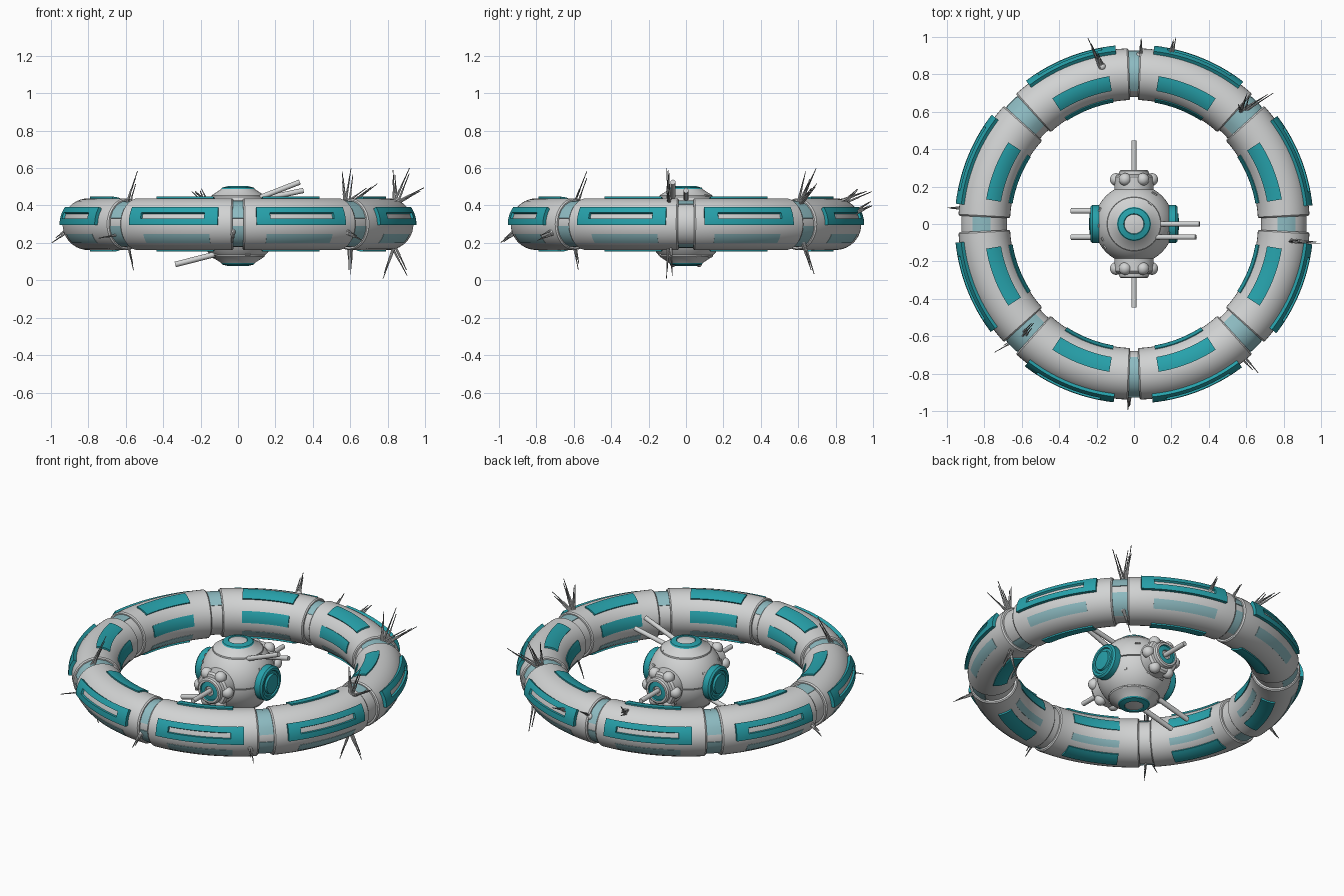
import bpy, bmesh, math, random
from mathutils import Vector, Matrix

if "Cube" in bpy.data.objects:
    bpy.data.objects.remove(bpy.data.objects["Cube"])

random.seed(4)
R, Z = 0.80, 0.30          # ring radius and ring centre height
SZ = 0.29                  # core sphere centre height


def colour(name, rgb):
    m = bpy.data.materials.new(name)
    m.diffuse_color = (*rgb, 1)
    m.use_nodes = True
    m.node_tree.nodes["Principled BSDF"].inputs["Base Color"].default_value = m.diffuse_color
    return m


WHITE = colour("hull white", (0.64, 0.65, 0.65))
TEAL = colour("teal panel", (0.02, 0.36, 0.41))
GLASS = colour("pale blue glass", (0.27, 0.50, 0.54))
GREY = colour("seam grey", (0.22, 0.23, 0.23))
MATS = [WHITE, TEAL, GLASS, GREY]
W, T, G, D = range(4)


def finish(name, bm, angle=35):
    me = bpy.data.meshes.new(name)
    bm.to_mesh(me)
    bm.free()
    ob = bpy.data.objects.new(name, me)
    bpy.context.collection.objects.link(ob)
    for m in MATS:
        me.materials.append(m)
    bpy.ops.object.select_all(action='DESELECT')
    ob.select_set(True)
    bpy.context.view_layer.objects.active = ob
    bpy.ops.object.shade_smooth_by_angle(angle=math.radians(angle))
    return ob


def on_ring(a, v, r):
    a, v = math.radians(a), math.radians(v)
    d = R + r * math.cos(v)
    return Vector((d * math.cos(a), d * math.sin(a), Z + r * math.sin(v)))


def steps(lo, hi, n):
    return [lo + (hi - lo) * i / n for i in range(n + 1)]


def patch(bm, a0, a1, v0, v1, r_top, r_base, mat, slot=None):
    """Curved plate on the ring tube; slot = colour of a recessed middle strip."""
    na, nv = 14, 6
    da = (a1 - a0) / na
    vs = [[bm.verts.new(on_ring(a, v, r_top)) for v in steps(v0, v1, nv)] for a in steps(a0, a1, na)]
    inner, faces = [], []
    for i in range(na):
        for j in range(nv):
            f = bm.faces.new((vs[i][j], vs[i + 1][j], vs[i + 1][j + 1], vs[i][j + 1]))
            f.material_index = mat
            faces.append(f)
            if 2 <= i < na - 2 and 2 <= j < nv - 2:
                inner.append(f)
    # walls down to the hull
    edges = list({e for f in faces for e in f.edges if e.is_boundary})
    new = bmesh.ops.extrude_edge_only(bm, edges=edges)["geom"]
    for g in new:
        if isinstance(g, bmesh.types.BMVert):
            axis = Vector((g.co.x, g.co.y, 0)).normalized() * R + Vector((0, 0, Z))
            g.co = axis + (g.co - axis) * (r_base / r_top)
        elif isinstance(g, bmesh.types.BMFace):
            g.material_index = mat
    if slot is not None:
        bm.normal_update()
        bmesh.ops.inset_region(bm, faces=inner, thickness=0.003, depth=-0.013, use_even_offset=True)
        for f in inner:
            f.material_index = slot


def tube(bm, a0, a1, r, n, chamfer=0.0):
    """Closed length of ring tube with chamfered, capped ends."""
    rows = [(a, r) for a in steps(a0, a1, n)]
    if chamfer:
        rows = [(a0 - 0.5, r - chamfer)] + rows + [(a1 + 0.5, r - chamfer)]
    m = 40
    loops = [[bm.verts.new(on_ring(a, 360 * k / m, q)) for k in range(m)] for a, q in rows]
    for p, q in zip(loops, loops[1:]):
        for k in range(m):
            bm.faces.new((p[k], q[k], q[(k + 1) % m], p[(k + 1) % m]))
    bm.faces.new(loops[0])
    bm.faces.new(loops[-1][::-1])


def lathe(name, profile, mats, loc, axis, n=48):
    """Spin (radius, height) points round an axis; one colour per band."""
    bm = bmesh.new()
    loops = [[bm.verts.new((r * math.cos(2 * math.pi * k / n), r * math.sin(2 * math.pi * k / n), h))
              for k in range(n)] for r, h in profile]
    for p, q, mat in zip(loops, loops[1:], mats):
        for k in range(n):
            f = bm.faces.new((p[k], p[(k + 1) % n], q[(k + 1) % n], q[k]))
            f.material_index = mat
    bm.faces.new(loops[-1]).material_index = mats[-1]
    bm.transform(Matrix.Translation(loc) @ Vector(axis).to_track_quat('Z', 'Y').to_matrix().to_4x4())
    return finish(name, bm)


def rod(bm, p, q, r0, r1, n, mat):
    p, q = Vector(p), Vector(q)
    m = Matrix.Translation((p + q) / 2) @ (q - p).to_track_quat('Z', 'Y').to_matrix().to_4x4()
    res = bmesh.ops.create_cone(bm, cap_ends=True, segments=n, radius1=r0, radius2=r1,
                                depth=(q - p).length, matrix=m)
    for f in {f for v in res["verts"] for f in v.link_faces}:
        f.material_index = mat


# Ring: recessed inner tube and eight hull sections
def gap(k):
    return 2.3 if k in (2, 6) else 3.2


bm = bmesh.new()
for k in range(8):
    tube(bm, 45 * k - 5, 45 * k + 5, 0.122, 6)
finish("ring_joints", bm)
bm = bmesh.new()
for k in range(8):
    tube(bm, 45 * k + gap(k), 45 * k + 45 - gap((k + 1) % 8), 0.138, 24, 0.006)
finish("ring_hull", bm)

# Teal panels and windows on every section
outer, top, inside, windows, joints = (bmesh.new() for _ in range(5))
for k in range(8):
    a = 45 * k + (7.5 if k % 2 else 6)
    patch(outer, a, a + 31, -2, 36, 0.158, 0.13, T, slot=W)
    b = 45 * k + (12 if k % 2 else 9.5)
    for s in (1, -1):
        lo, hi = sorted((s * 90, s * 123))
        patch(top, b, b + 23.5, lo, hi, 0.147, 0.13, T)
    patch(inside, b, b + 23.5, 152, 180, 0.143, 0.13, T)
    patch(windows, b, b + 23.5, -46, -22, 0.1395, 0.13, G)
    patch(windows, b, b + 23.5, 205, 222, 0.1395, 0.13, G)
    # glass in the joints
    spans = [(60, 105), (-105, -60)] if k in (0, 4) else [(15, 135), (-70, -5)]
    w = gap(k) - 0.3
    for lo, hi in spans:
        patch(joints, 45 * k - w, 45 * k + w, lo, hi, 0.126, 0.118, G)
finish("outer_panels", outer)
finish("top_and_bottom_panels", top)
finish("inner_wall_panels", inside)
finish("hull_windows", windows)
finish("joint_glass", joints)

# Core sphere with seam grooves
SR = 0.212
prof, mats = [], []
marks = (-48, 0, 48)
for lat in range(-86, 87, 2):
    g = lat in marks
    for off in ((-0.9, 0.9) if g else (0,)):
        q = math.radians(lat + off)
        prof.append((SR * math.cos(q), SR * math.sin(q)))
        mats.append(W)
    if g:
        q = math.radians(lat)
        prof.insert(-1, (0.206 * math.cos(q), 0.206 * math.sin(q)))
        mats[-2:] = [D, D, W]
lathe("core_sphere", prof, mats, (0, 0, SZ), (0, 0, 1), 64)

# Teal ring caps above and below, hatch discs left and right
for s, n in ((1, "top"), (-1, "bottom")):
    lathe(n + "_cap", [(0.145, 0.145), (0.142, 0.163), (0.09, 0.197), (0.085, 0.205), (0.055, 0.213),
                       (0.052, 0.208), (0.02, 0.214)], [W, W, T, T, T, W], (0, 0, SZ), (0, 0, s))
for s, n in ((1, "right"), (-1, "left")):
    lathe(n + "_hatch", [(0.102, 0.15), (0.102, 0.222), (0.092, 0.232), (0.078, 0.232), (0.074, 0.225),
                         (0.06, 0.225), (0.056, 0.237), (0.02, 0.24)], [T] * 7, (0, 0, SZ), (s, 0, 0))

# Docking ports front and back, each with a collar of rounded lobes
for s, n in ((-1, "front"), (1, "back")):
    lathe(n + "_port", [(0.105, 0.15), (0.105, 0.25), (0.095, 0.262), (0.08, 0.265), (0.078, 0.282),
                        (0.07, 0.289), (0.058, 0.289), (0.055, 0.28), (0.028, 0.284), (0.026, 0.275),
                        (0.01, 0.275)], [W, W, W, W, W, W, T, T, W, W], (0, 0, SZ), (0, s, 0))
    bm = bmesh.new()
    for i in range(6):
        q = math.pi * i / 3
        m = Matrix.Translation((0.095 * math.cos(q), s * 0.238, SZ + 0.095 * math.sin(q)))
        bmesh.ops.create_uvsphere(bm, u_segments=16, v_segments=10, radius=0.034, matrix=m)
    finish(n + "_port_lobes", bm)

# Booms from the core
bm = bmesh.new()
for s in (-1, 1):
    rod(bm, (0, s * 0.25, SZ), (0, s * 0.445, SZ), 0.014, 0.014, 16, W)
    rod(bm, (-0.08, s * 0.07, 0.15), (-0.335, s * 0.07, 0.085), 0.015, 0.015, 16, W)
rod(bm, (0.06, 0, 0.42), (0.35, 0, 0.48), 0.014, 0.014, 16, W)
rod(bm, (0.06, -0.07, 0.42), (0.33, -0.07, 0.525), 0.014, 0.014, 16, W)
finish("core_booms", bm)

# Small fittings along the core seams
bm = bmesh.new()
for i in range(28):
    lat = math.radians(random.choice((-48, -25, 25, 48)) + random.uniform(-4, 4))
    lon = random.uniform(0, 2 * math.pi)
    d = Vector((math.cos(lat) * math.cos(lon), math.cos(lat) * math.sin(lon), math.sin(lat)))
    m = Matrix.Translation(Vector((0, 0, SZ)) + d * SR) @ d.to_track_quat('Z', 'Y').to_matrix().to_4x4()
    size = (random.uniform(0.012, 0.03), 0.01, 0.012)
    bmesh.ops.create_cube(bm, size=1, matrix=m @ Matrix.Diagonal((*size, 1)))
finish("core_fittings", bm)

# Antenna clusters: base point, then spike tips
clusters = [
    ((0.58, 0.60, 0.40), [(0.61, 0.69, 0.60), (0.56, 0.64, 0.58), (0.74, 0.70, 0.52)]),
    ((0.60, 0.62, 0.21), [(0.60, 0.68, 0.03)]),
    ((0.84, -0.09, 0.41), [(0.92, -0.10, 0.60), (0.83, -0.09, 0.59), (0.99, -0.10, 0.49)]),
    ((0.83, -0.09, 0.19), [(0.77, -0.10, 0.015), (0.91, -0.08, 0.03)]),
    ((-0.17, 0.84, 0.42), [(-0.24, 0.99, 0.48), (-0.20, 0.92, 0.49)]),
    ((0.20, 0.90, 0.36), [(0.22, 0.99, 0.40)]),
    ((0.03, 0.90, 0.36), [(0.035, 0.99, 0.42)]),
    ((-0.60, -0.60, 0.38), [(-0.535, -0.525, 0.58)]),
    ((-0.60, -0.60, 0.24), [(-0.56, -0.57, 0.06), (-0.74, -0.68, 0.22)]),
    ((-0.91, 0.08, 0.26), [(-0.995, 0.08, 0.20)]),
    ((-0.03, -0.91, 0.26), [(-0.03, -0.99, 0.20)]),
    ((0.58, -0.71, 0.26), [(0.66, -0.80, 0.22)]),
]
bm = bmesh.new()
for base, tips in clusters:
    bmesh.ops.create_icosphere(bm, subdivisions=2, radius=0.02, matrix=Matrix.Translation(base))
    for tip in tips:
        for i in range(3):
            j = Vector([random.uniform(-0.012, 0.012) for _ in range(3)])
            b, t = Vector(base) + j, Vector(tip) + j * 0.6
            end = b.lerp(t, 1 - 0.15 * i)
            rod(bm, b, b.lerp(end, 0.5), 0.006, 0.005, 8, W)
            rod(bm, b.lerp(end, 0.5), end, 0.0035, 0.002, 6, D)
finish("antennas", bm)
